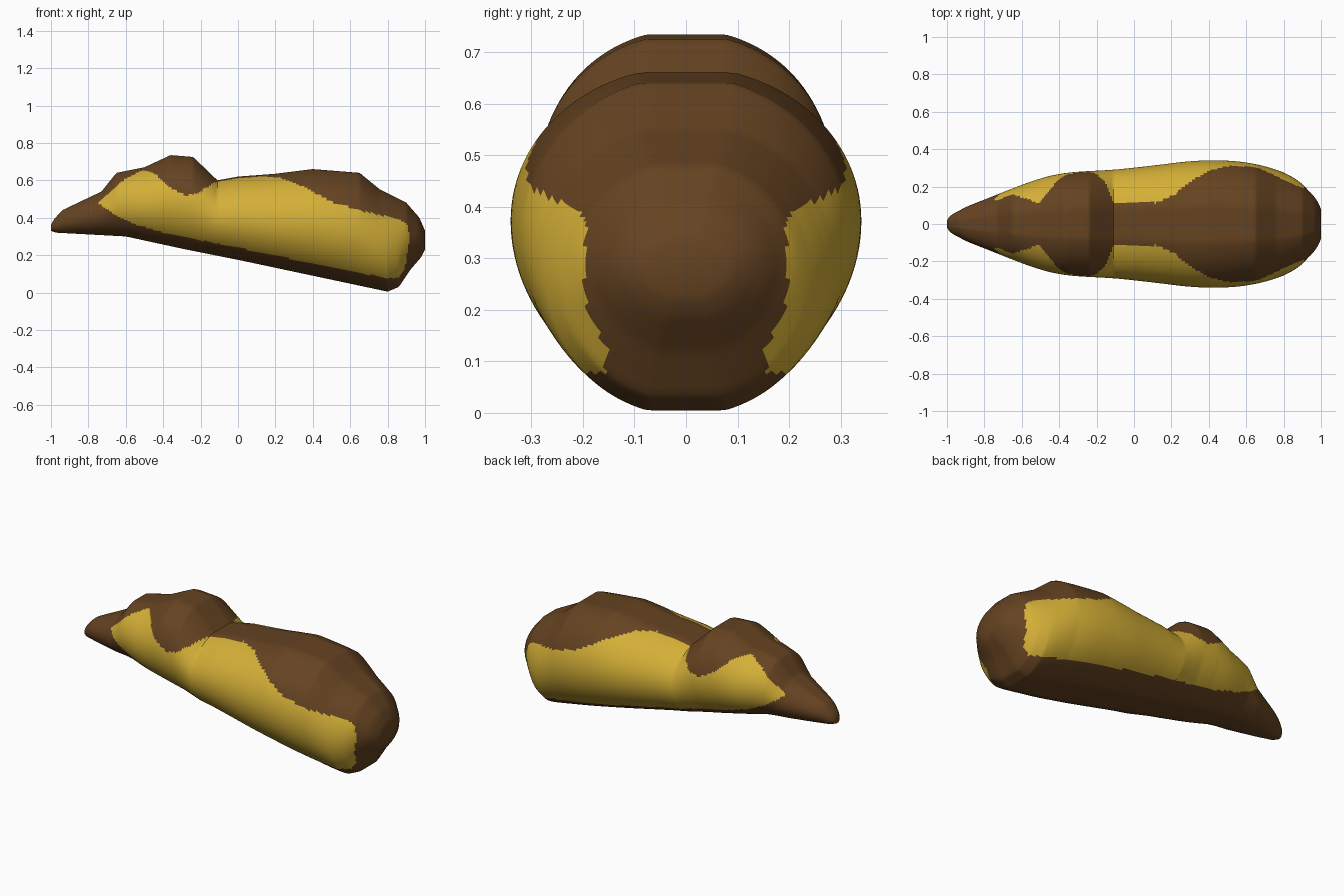
import bpy, bmesh, math

if "Cube" in bpy.data.objects:
    bpy.data.objects.remove(bpy.data.objects["Cube"], do_unlink=True)


def material(name, colour):
    mat = bpy.data.materials.new(name)
    mat.use_nodes = True
    mat.diffuse_color = (*colour, 1)
    mat.node_tree.nodes["Principled BSDF"].inputs["Base Color"].default_value = (*colour, 1)
    return mat


def linear(points, x):
    """Height of a polyline at x."""
    for (xa, va), (xb, vb) in zip(points, points[1:]):
        if x <= xb:
            return va + (vb - va) * max(0, x - xa) / (xb - xa)
    return points[-1][1]


def smooth(points, x):
    """Polyline softened by averaging its neighbourhood, tight near the ends."""
    reach = min(0.07, 1 - abs(x))
    return sum(linear(points, x + reach * k / 4) for k in range(-4, 5)) / 9


# Side profile, underside and half width along the body
TOP = [(-1, .36), (-.985, .39), (-.94, .44), (-.73, .54), (-.65, .64), (-.5, .67),
       (-.36, .735), (-.24, .725), (-.11, .6), (0, .62), (.2, .635), (.4, .66),
       (.65, .64), (.76, .55), (.9, .48), (.97, .4), (1, .33)]
BOTTOM = [(-1, .33), (-.97, .32), (-.6, .3), (-.3, .235), (0, .175), (.4, .09),
          (.8, .005), (.86, .03), (.92, .12), (.98, .19), (1, .23)]
WIDTH = [(-1, .02), (-.98, .05), (-.93, .08), (-.8, .13), (-.7, .17), (-.6, .21),
         (-.5, .245), (-.4, .27), (-.3, .28), (-.1, .29), (.1, .312), (.3, .337),
         (.45, .342), (.6, .332), (.75, .297), (.85, .255), (.92, .205), (.97, .145),
         (1, .08)]

# Upper and lower edges of the yellow side patch
PATCH_TOP = [(-.75, .48), (-.6, .61), (-.51, .655), (-.45, .64), (-.36, .56),
             (-.28, .52), (-.22, .53), (-.12, .592), (0, .61), (.12, .622), (.22, .615),
             (.35, .565), (.5, .485), (.65, .44), (.87, .39), (.905, .36), (.92, .3)]
PATCH_BOTTOM = [(-.75, .48), (-.65, .41), (-.55, .365), (-.4, .32), (0, .24),
                (.4, .155), (.8, .077), (.86, .08), (.89, .12), (.92, .3)]

STATIONS, SIDES = 220, 128


def section(bm, x):
    """Rounded cross-section with slightly flattened top and underside."""
    hi, lo, w = linear(TOP, x), linear(BOTTOM, x), smooth(WIDTH, x)
    ring = []
    for i in range(SIDES):
        a = 2 * math.pi * i / SIDES
        rise = max(-1, min(1, 1.04 * math.sin(a)))
        z = (hi + lo) / 2 + (hi - lo) / 2 * rise
        ring.append(bm.verts.new((x, w * math.cos(a), z)))
    return ring


# Body lofted from tail to rounded end
bm = bmesh.new()
rings = [section(bm, -1 + 2 * i / STATIONS) for i in range(STATIONS + 1)]
for a, b in zip(rings, rings[1:]):
    for i in range(SIDES):
        j = (i + 1) % SIDES
        bm.faces.new((a[i], a[j], b[j], b[i]))
bm.faces.new(rings[0])
bm.faces.new(rings[-1])
bmesh.ops.recalc_face_normals(bm, faces=bm.faces)

# Yellow patch on both flanks
for face in bm.faces:
    c = face.calc_center_median()
    inside = -.75 < c.x < .92 and linear(PATCH_BOTTOM, c.x) < c.z < linear(PATCH_TOP, c.x)
    face.material_index = 1 if inside else 0

mesh = bpy.data.meshes.new("body")
bm.to_mesh(mesh)
bm.free()
mesh.materials.append(material("dark brown", (.130, .056, .0152)))
mesh.materials.append(material("golden yellow", (.658, .429, .038)))
body = bpy.data.objects.new("body", mesh)
bpy.context.collection.objects.link(body)

bpy.ops.object.select_all(action="DESELECT")
body.select_set(True)
bpy.context.view_layer.objects.active = body
bpy.ops.object.shade_smooth_by_angle(angle=math.radians(40))
